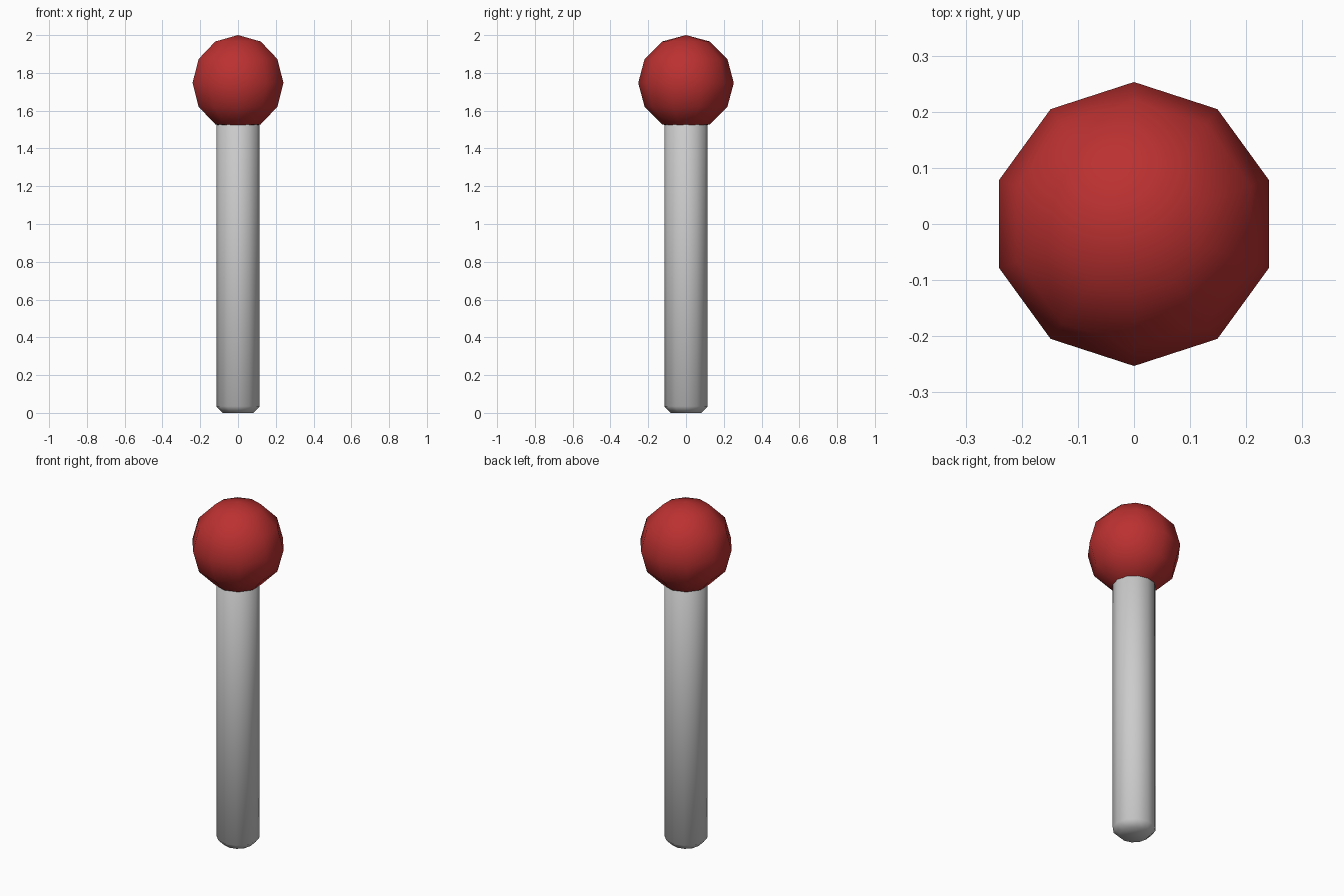
import bpy, bmesh, math

if "Cube" in bpy.data.objects:
    bpy.data.objects.remove(bpy.data.objects["Cube"])


def add_object(name, bm, angle):
    mesh = bpy.data.meshes.new(name)
    bmesh.ops.recalc_face_normals(bm, faces=bm.faces)
    bm.to_mesh(mesh)
    bm.free()
    obj = bpy.data.objects.new(name, mesh)
    bpy.context.collection.objects.link(obj)
    bpy.ops.object.select_all(action='DESELECT')
    obj.select_set(True)
    bpy.context.view_layer.objects.active = obj
    bpy.ops.object.shade_smooth_by_angle(angle=math.radians(angle))
    return obj


def lathe(profile, sides):
    """Faceted solid of revolution; one vertex column lies on +y."""
    bm = bmesh.new()
    rings = []
    for r, z in profile:
        if r == 0:
            rings.append([bm.verts.new((0, 0, z))] * sides)
        else:
            rings.append([bm.verts.new((r * math.sin(2 * math.pi * i / sides),
                                        r * math.cos(2 * math.pi * i / sides), z))
                          for i in range(sides)])
    for a, b in zip(rings, rings[1:]):
        for i in range(sides):
            j = (i + 1) % sides
            bm.faces.new(list(dict.fromkeys((a[i], a[j], b[j], b[i]))))
    for ring, (r, z) in ((rings[0], profile[0]), (rings[-1], profile[-1])):
        if r:
            bm.faces.new(ring)
    return bm


# Shaft with chamfered ends, its top buried in the ball
R, C, TOP = 0.115, 0.035, 1.60
add_object("shaft", lathe([(R - C, 0), (R, C), (R, TOP - C), (R - C, TOP)], 12), 60)

# Low-poly ball: ten segments, six rings
BALL, CENTRE = 0.253, 1.747
arc = [(BALL * math.sin(math.pi * k / 6) if 0 < k < 6 else 0,
        CENTRE - BALL * math.cos(math.pi * k / 6)) for k in range(7)]
ball = add_object("ball_knob", lathe(arc, 10), 60)
red = bpy.data.materials.new("red")
red.diffuse_color = (0.5, 0.03, 0.03, 1)
red.use_nodes = True
red.node_tree.nodes["Principled BSDF"].inputs["Base Color"].default_value = red.diffuse_color
ball.data.materials.append(red)
